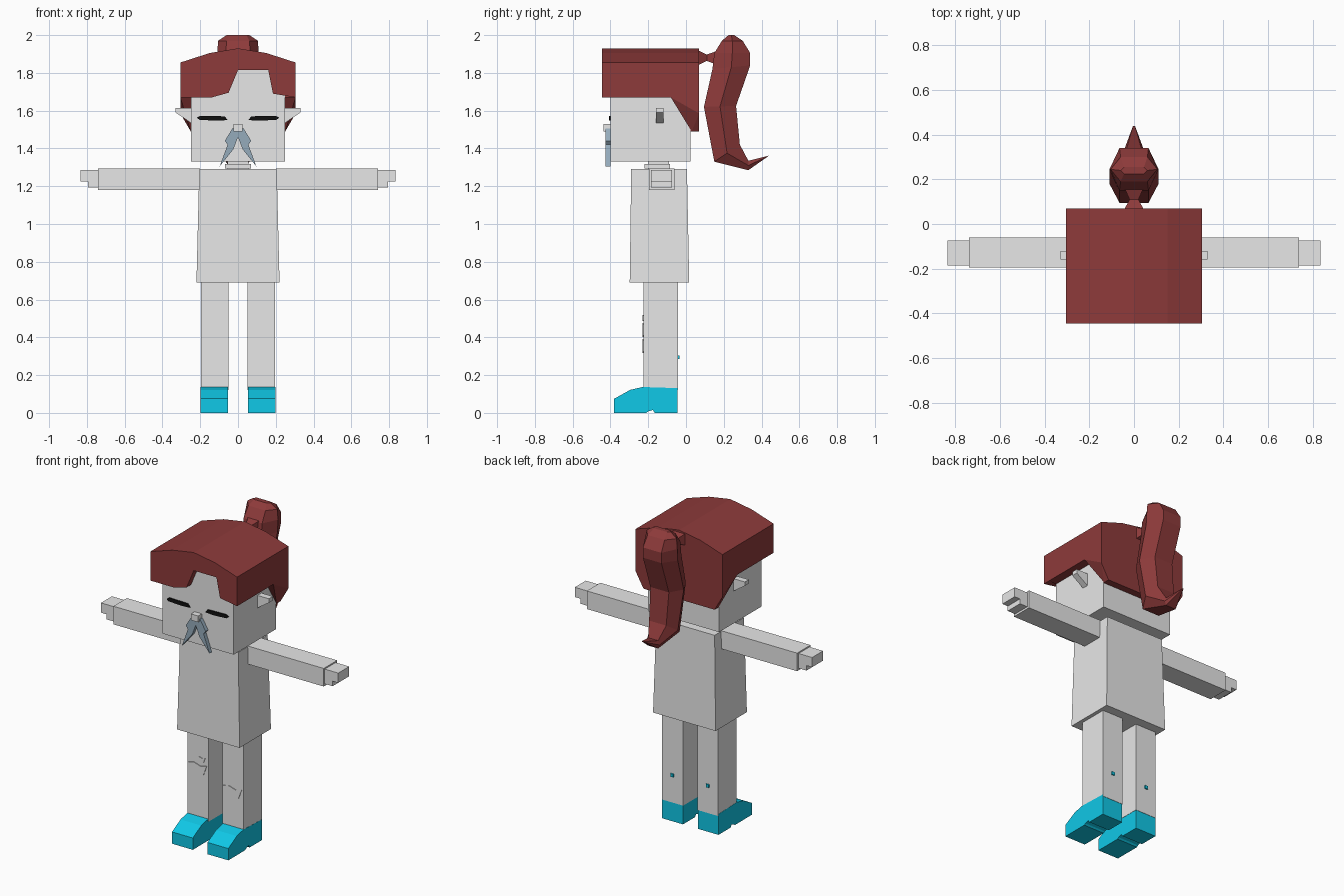
import bpy
import bmesh

cube = bpy.data.objects.get("Cube")
if cube:
    bpy.data.objects.remove(cube, do_unlink=True)


def material(name, r, g, b):
    m = bpy.data.materials.new(name)
    m.use_nodes = True
    m.diffuse_color = (r, g, b, 1)
    bsdf = next(n for n in m.node_tree.nodes if n.type == "BSDF_PRINCIPLED")
    bsdf.inputs["Base Color"].default_value = (r, g, b, 1)
    return m


GREY = material("light_grey", 0.8, 0.8, 0.8)
RED = material("hair_red", 0.27, 0.043, 0.043)
CYAN = material("shoe_cyan", 0.005, 0.58, 0.8)
BLUE = material("moustache_blue_grey", 0.3, 0.41, 0.5)
BLACK = material("eye_black", 0.005, 0.005, 0.005)


def finish(bm, name, mat):
    bmesh.ops.recalc_face_normals(bm, faces=bm.faces)
    me = bpy.data.meshes.new(name)
    bm.to_mesh(me)
    bm.free()
    me.materials.append(mat)
    ob = bpy.data.objects.new(name, me)
    bpy.context.scene.collection.objects.link(ob)
    return ob


def loft(name, rings, mat):
    """Skin a list of equal point rings and cap both ends."""
    bm = bmesh.new()
    loops = [[bm.verts.new(p) for p in ring] for ring in rings]
    for a, b in zip(loops, loops[1:]):
        for i in range(len(a)):
            j = (i + 1) % len(a)
            bm.faces.new((a[i], a[j], b[j], b[i]))
    bm.faces.new(loops[0])
    bm.faces.new(loops[-1])
    return finish(bm, name, mat)


def box(name, x, y, z, mat):
    rect = [(x[0], y[0]), (x[1], y[0]), (x[1], y[1]), (x[0], y[1])]
    return loft(name, [[(px, py, h) for px, py in rect] for h in z], mat)


def plate(name, points, y, mat):
    """Extrude an (x, z) outline along y."""
    return loft(name, [[(px, d, pz) for px, pz in points] for d in y], mat)


def hull(name, points, mat):
    bm = bmesh.new()
    verts = [bm.verts.new(p) for p in points]
    bmesh.ops.convex_hull(bm, input=verts)
    bmesh.ops.dissolve_limit(bm, angle_limit=0.01, verts=bm.verts, edges=bm.edges)
    return finish(bm, name, mat)


# Torso, neck and head
hull("torso", [(s * w, y, z) for s in (-1, 1) for w, y, z in
               ((0.22, -0.298, 0.69), (0.22, 0.017, 0.69),
                (0.205, -0.29, 1.29), (0.205, 0.005, 1.29))], GREY)
box("neck", (-0.055, 0.055), (-0.2, -0.09), (1.28, 1.34), GREY)
box("collar", (-0.07, 0.07), (-0.22, -0.085), (1.295, 1.318), GREY)
box("head", (-0.25, 0.25), (-0.4, 0.025), (1.33, 1.85), GREY)

# Hair cap with an arched top, and a fringe with a parting
arch = [(0.305, 1.855), (0.15, 1.905), (0, 1.93), (-0.15, 1.905), (-0.305, 1.855)]
fringe = [(-0.305, 1.67), (-0.14, 1.67), (-0.05, 1.695), (0, 1.815),
          (0.16, 1.815), (0.185, 1.69), (0.305, 1.67)]
plate("hair_fringe", fringe + arch, (-0.445, -0.401), RED)
plate("hair_cap_top", [(-0.305, 1.82), (0.305, 1.82)] + arch, (-0.401, 0.07), RED)
box("hair_back", (-0.25, 0.25), (0.024, 0.07), (1.49, 1.82), RED)

# Parts that come in pairs
for s, side in ((1, "left"), (-1, "right")):
    def span(a, b):
        return sorted((s * a, s * b))

    box(side + "_hair_side", span(0.249, 0.305), (-0.401, 0.07), (1.67, 1.82), RED)
    hull(side + "_hair_lock",
         [(s * 0.305, -0.08, 1.67), (s * 0.305, 0.07, 1.67), (s * 0.305, 0.07, 1.585),
          (s * 0.25, -0.08, 1.67), (s * 0.25, 0.03, 1.58), (s * 0.25, 0.03, 1.49),
          (s * 0.25, 0.07, 1.49), (s * 0.25, 0.07, 1.67)], RED)
    plate(side + "_ear", [(s * 0.249, 1.615), (s * 0.33, 1.615),
                          (s * 0.33, 1.59), (s * 0.249, 1.535)], (-0.16, -0.12), GREY)
    plate(side + "_closed_eye",
          [(s * 0.055, 1.55), (s * 0.07, 1.57), (s * 0.2, 1.573), (s * 0.217, 1.563),
           (s * 0.205, 1.552), (s * 0.12, 1.547)], (-0.408, -0.399), BLACK)
    plate(side + "_moustache",
          [(0, 1.51), (s * 0.03, 1.505), (s * 0.07, 1.44), (s * 0.055, 1.42),
           (s * 0.097, 1.305), (s * 0.025, 1.395), (0, 1.46)], (-0.425, -0.399), BLUE)
    box(side + "_arm", span(0.2, 0.74), (-0.195, -0.06), (1.18, 1.295), GREY)
    box(side + "_hand", span(0.74, 0.835), (-0.185, -0.075), (1.225, 1.287), GREY)
    box(side + "_thumb", span(0.74, 0.795), (-0.185, -0.075), (1.193, 1.226), GREY)
    box(side + "_leg", span(0.05, 0.197), (-0.225, -0.042), (0.12, 0.695), GREY)
    shoe = [(-0.38, 0), (-0.38, 0.075), (-0.295, 0.122), (-0.23, 0.137), (-0.044, 0.131),
            (-0.044, 0), (-0.165, 0), (-0.175, 0.015), (-0.2, 0.008), (-0.21, 0)]
    loft(side + "_shoe", [[(x, y, z) for y, z in shoe]
                          for x in (s * 0.052, s * 0.198)], CYAN)
    box(side + "_calf_dot", span(0.115, 0.135), (-0.043, -0.035), (0.285, 0.305), CYAN)

box("nose", (-0.025, 0.025), (-0.437, -0.399), (1.49, 1.53), GREY)

# Torn knee patches
patch = [(-0.07, 0.02), (-0.055, -0.03), (0, -0.042), (0.04, -0.035),
         (0.062, 0.025), (0.02, 0.015), (-0.03, 0.03)]
for name, cx, cz, k in (("right_knee_patch", -0.123, 0.445, 1),
                        ("left_knee_patch", 0.123, 0.36, 1),
                        ("right_knee_small_patch", -0.1, 0.505, 0.45)):
    plate(name, [(cx + k * x, cz + k * z) for x, z in patch], (-0.229, -0.224), GREY)

# Hair tie, pinched in the middle
loft("hair_tie", [[(-w, y, 1.88 - h), (w, y, 1.88 - h), (w, y, 1.88 + h), (-w, y, 1.88 + h)]
                  for y, w, h in ((0.068, 0.042, 0.037), (0.11, 0.02, 0.017),
                                  (0.155, 0.04, 0.033))], RED)

# Ponytail: (inner y, z), (outer y, z), face half width, middle half width
tail = [((0.225, 2.0), (0.255, 2.0), 0.045, 0.06),
        ((0.19, 1.97), (0.3, 1.97), 0.06, 0.105),
        ((0.15, 1.905), (0.34, 1.905), 0.065, 0.11),
        ((0.14, 1.82), (0.34, 1.84), 0.065, 0.11),
        ((0.095, 1.62), (0.265, 1.625), 0.065, 0.11),
        ((0.15, 1.33), (0.285, 1.42), 0.06, 0.095),
        ((0.33, 1.285), (0.33, 1.335), 0.035, 0.045),
        ((0.43, 1.355), (0.44, 1.362), 0.004, 0.006)]
rings = []
for (iy, iz), (oy, oz), w, m in tail:
    my, mz = (iy + oy) / 2, (iz + oz) / 2
    rings.append([(-w, iy, iz), (w, iy, iz), (m, my, mz),
                  (w, oy, oz), (-w, oy, oz), (-m, my, mz)])
loft("ponytail", rings, RED)
